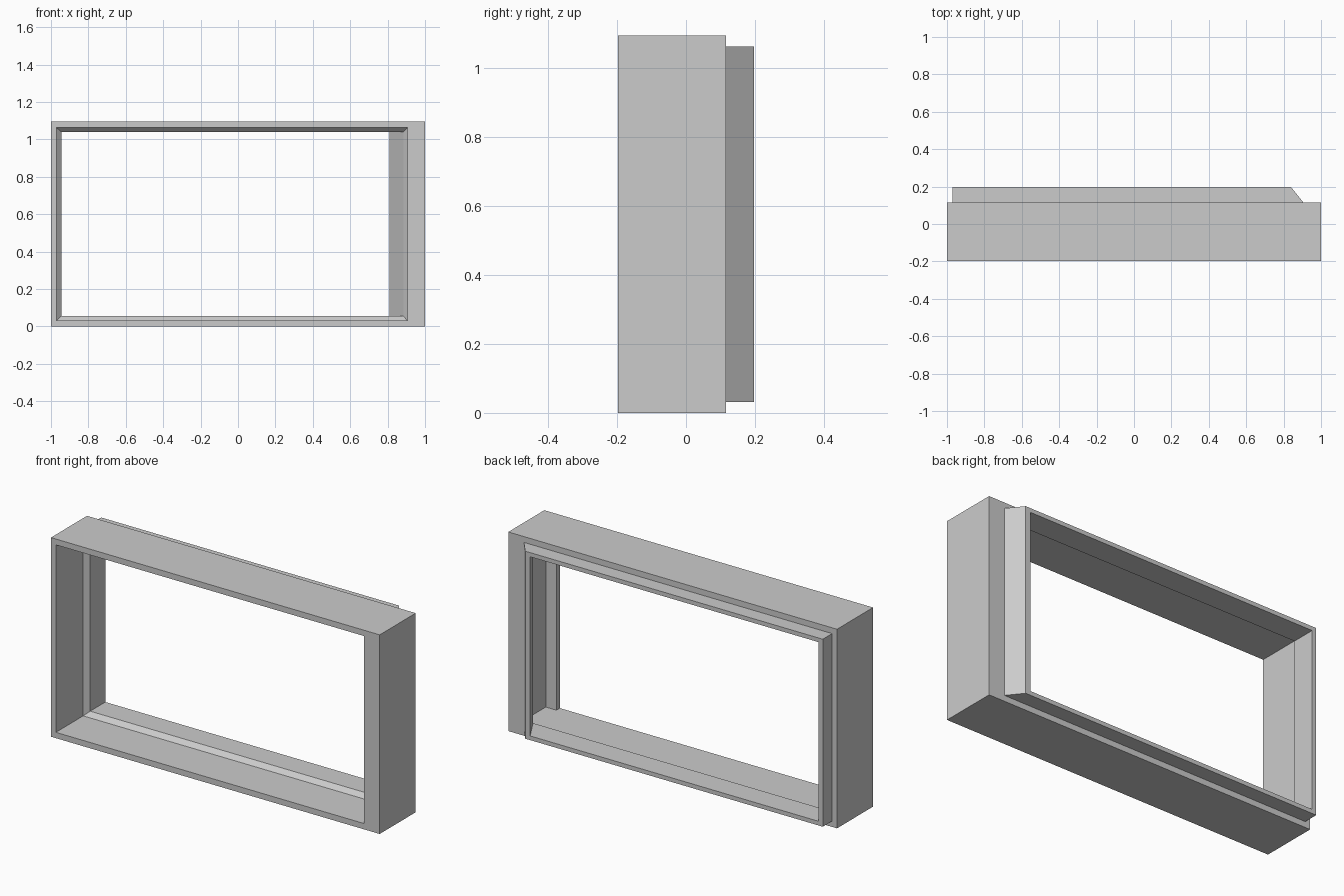
import bpy
import bmesh

cube = bpy.data.objects.get("Cube")
if cube:
    bpy.data.objects.remove(cube, do_unlink=True)

HEIGHT = 1.095
FRONT, MID, BACK = -0.197, 0.116, 0.197
RIM, LIP = 0.032, 0.055      # insets of the opening and of the rear lip

# Rectangular sections: left x, right x, inset from top and bottom, depth y
sections = [
    (-1, 1, 0, FRONT),               # outer box
    (-1, 1, 0, MID),
    (-0.97, 0.905, RIM, MID),        # rear lip, slanted on one end
    (-0.97, 0.84, RIM, BACK),
    (-0.945, 0.81, LIP, BACK),       # inside of the lip
    (-0.945, 0.885, LIP, 0.065),
    (-0.97, 0.905, RIM, 0.04),       # bevel into the opening
    (-0.97, 0.97, RIM, 0.04),        # hollow pocket in the wide end
    (-0.97, 0.97, RIM, FRONT + 0.03),
    (-0.97, 0.905, RIM, FRONT + 0.03),
    (-0.97, 0.905, RIM, FRONT),      # front opening
]


def section_ring(bm, x0, x1, inset, y):
    low, high = inset, HEIGHT - inset
    corners = ((x0, low), (x1, low), (x1, high), (x0, high))
    return [bm.verts.new((x, y, z)) for x, z in corners]


# Bridge each section to the next, closing the loop through the opening
bm = bmesh.new()
rings = [section_ring(bm, *s) for s in sections]
for a, b in zip(rings, rings[1:] + rings[:1]):
    for i in range(4):
        j = (i + 1) % 4
        bm.faces.new((a[i], a[j], b[j], b[i]))

# Sections that share sides leave flat slivers
slivers = [f for f in bm.faces if f.calc_area() < 1e-6]
bmesh.ops.delete(bm, geom=slivers, context="FACES_ONLY")
bmesh.ops.remove_doubles(bm, verts=bm.verts[:], dist=1e-5)

mesh = bpy.data.meshes.new("window_frame")
bm.to_mesh(mesh)
bm.free()
frame = bpy.data.objects.new("window_frame", mesh)
bpy.context.collection.objects.link(frame)

# Plain grey
grey = bpy.data.materials.new("light_grey")
grey.use_nodes = True
colour = (0.6, 0.6, 0.6, 1)
grey.diffuse_color = colour
grey.node_tree.nodes["Principled BSDF"].inputs["Base Color"].default_value = colour
mesh.materials.append(grey)
